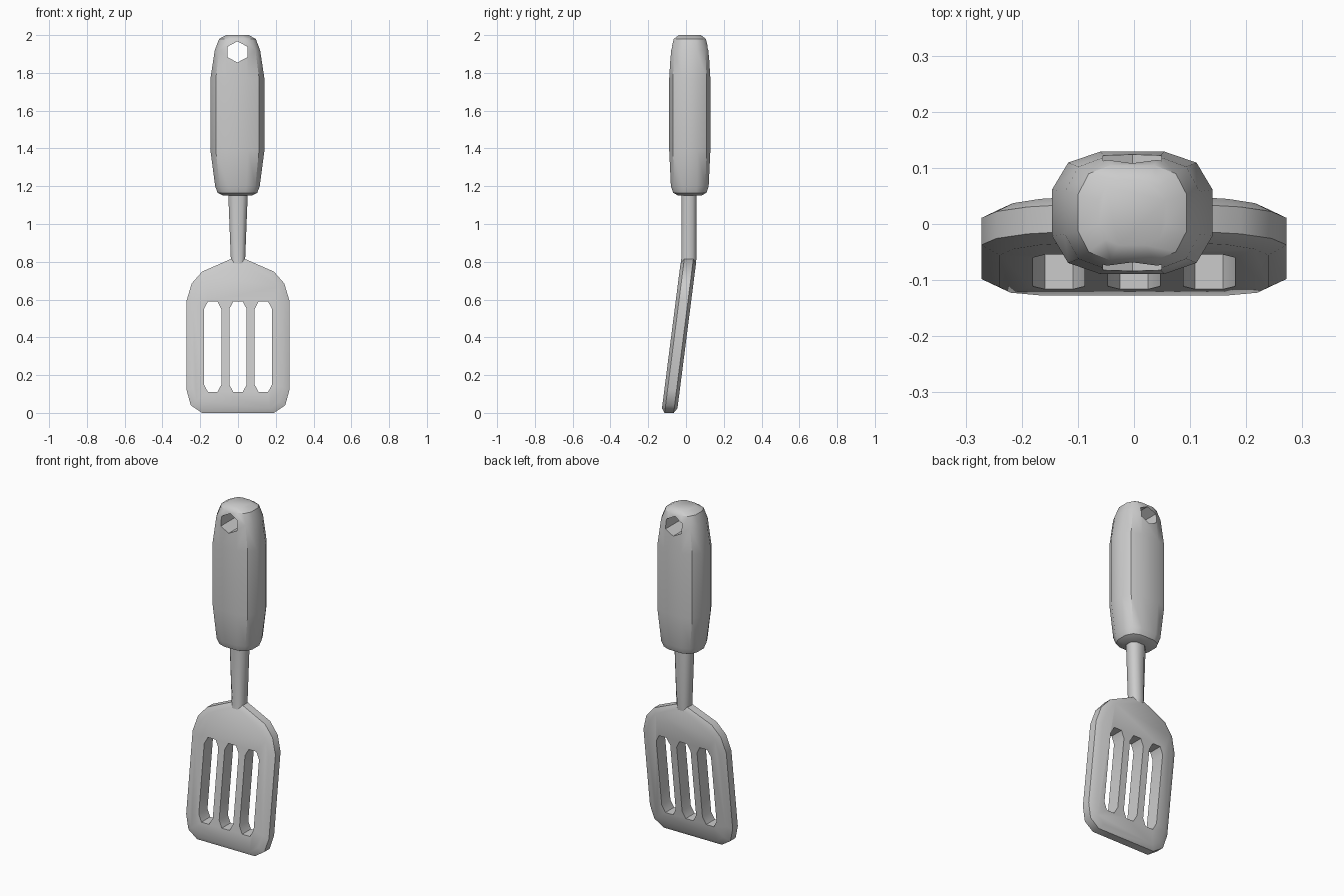
import bpy, math

if "Cube" in bpy.data.objects:
    bpy.data.objects.remove(bpy.data.objects["Cube"])

def make_object(name, verts, faces):
    me = bpy.data.meshes.new(name)
    me.from_pydata(verts, [], faces)
    ob = bpy.data.objects.new(name, me)
    bpy.context.collection.objects.link(ob)
    return ob

def loft(name, rings):
    """Skin a list of equal-sized closed rings and cap both ends."""
    n = len(rings[0])
    verts = [p for r in rings for p in r]
    faces = [(k*n + i, k*n + (i+1) % n, (k+1)*n + (i+1) % n, (k+1)*n + i)
             for k in range(len(rings)-1) for i in range(n)]
    faces.append(tuple(reversed(range(n))))
    faces.append(tuple(range((len(rings)-1)*n, len(rings)*n)))
    ob = make_object(name, verts, faces)
    select(ob)
    bpy.ops.object.mode_set(mode='EDIT')
    bpy.ops.mesh.select_all(action='SELECT')
    bpy.ops.mesh.normals_make_consistent(inside=False)
    bpy.ops.object.mode_set(mode='OBJECT')
    return ob

def select(ob):
    bpy.ops.object.select_all(action='DESELECT')
    ob.select_set(True)
    bpy.context.view_layer.objects.active = ob

def mirror4(quarter):
    """Complete a quarter section (from +y side to +x side) to a full ring."""
    right = quarter + [(x, -y) for x, y in reversed(quarter)]
    return right + [(-x, y) for x, y in reversed(right)]

def prism(name, outline):
    """Cutter running along y."""
    ob = loft(name, [[(x, y, z) for x, z in outline] for y in (-0.5, 0.5)])
    ob.hide_render = True
    return ob

def cut(ob, cutter):
    m = ob.modifiers.new("cut", 'BOOLEAN')
    m.operation, m.solver, m.object = 'DIFFERENCE', 'EXACT', cutter
    select(ob)
    bpy.ops.object.modifier_apply(modifier=m.name)
    bpy.data.objects.remove(cutter)

def smooth(ob, deg):
    select(ob)
    bpy.ops.object.shade_smooth_by_angle(angle=math.radians(deg))

# Handle: rounded-rectangle section, swelling in the middle
section = mirror4([(0.4, 1.0), (0.8, 0.82), (1.0, 0.38)])
levels = [(1.15, 0.075, 0.06), (1.165, 0.105, 0.088), (1.2, 0.118, 0.1),
          (1.39, 0.143, 0.109), (1.77, 0.143, 0.109), (1.92, 0.12, 0.1),
          (1.98, 0.097, 0.085), (2.0, 0.06, 0.058)]
handle = loft("handle", [[(x*hx - 0.003, 0.02 + y*hy, z) for x, y in section]
                         for z, hx, hy in levels])
# Hanging hole, six-sided
cut(handle, prism("hole_cutter", [(0.055*math.sin(i*math.pi/3)*1.1 - 0.003,
                                   1.911 + 0.056*math.cos(i*math.pi/3)) for i in range(6)]))
smooth(handle, 40)

# Neck: octagonal rod that follows the bend into the blade
rod = mirror4([(0.5, 1.0), (1.0, 0.5)])
neck = loft("neck", [[(x*hx, cy + y*0.04, z) for x, y in rod]
                     for z, hx, cy in [(0.76, 0.036, 0.008), (0.815, 0.038, 0.015),
                                       (1.17, 0.052, 0.015)]])
smooth(neck, 50)

# Blade: outline with chamfered rim
half = [(0.037, 0.815), (0.19, 0.748), (0.245, 0.685), (0.272, 0.595),
        (0.272, 0.12), (0.25, 0.04), (0.19, 0.0)]
outline = half + [(-x, z) for x, z in reversed(half)]

def rim(y, sx, sz):
    return [(x*sx, y, 0.4 + (z - 0.4)*sz) for x, z in outline]

blade = loft("blade", [rim(-0.041, 0.88, 0.94), rim(-0.024, 1, 1),
                       rim(0.024, 1, 1), rim(0.041, 0.88, 0.94)])
# Lean the blade forward from the neck
for v in blade.data.vertices:
    v.co.y += 0.015 + (v.co.z - 0.815)*0.128
# Three long slots
corner = [(0.025, 0.24), (0.046, 0.2)]
slot = mirror4(corner)
for cx in (-0.134, 0, 0.134):
    cut(blade, prism("slot_cutter", [(cx + x, 0.35 + y) for x, y in slot]))
smooth(blade, 45)
